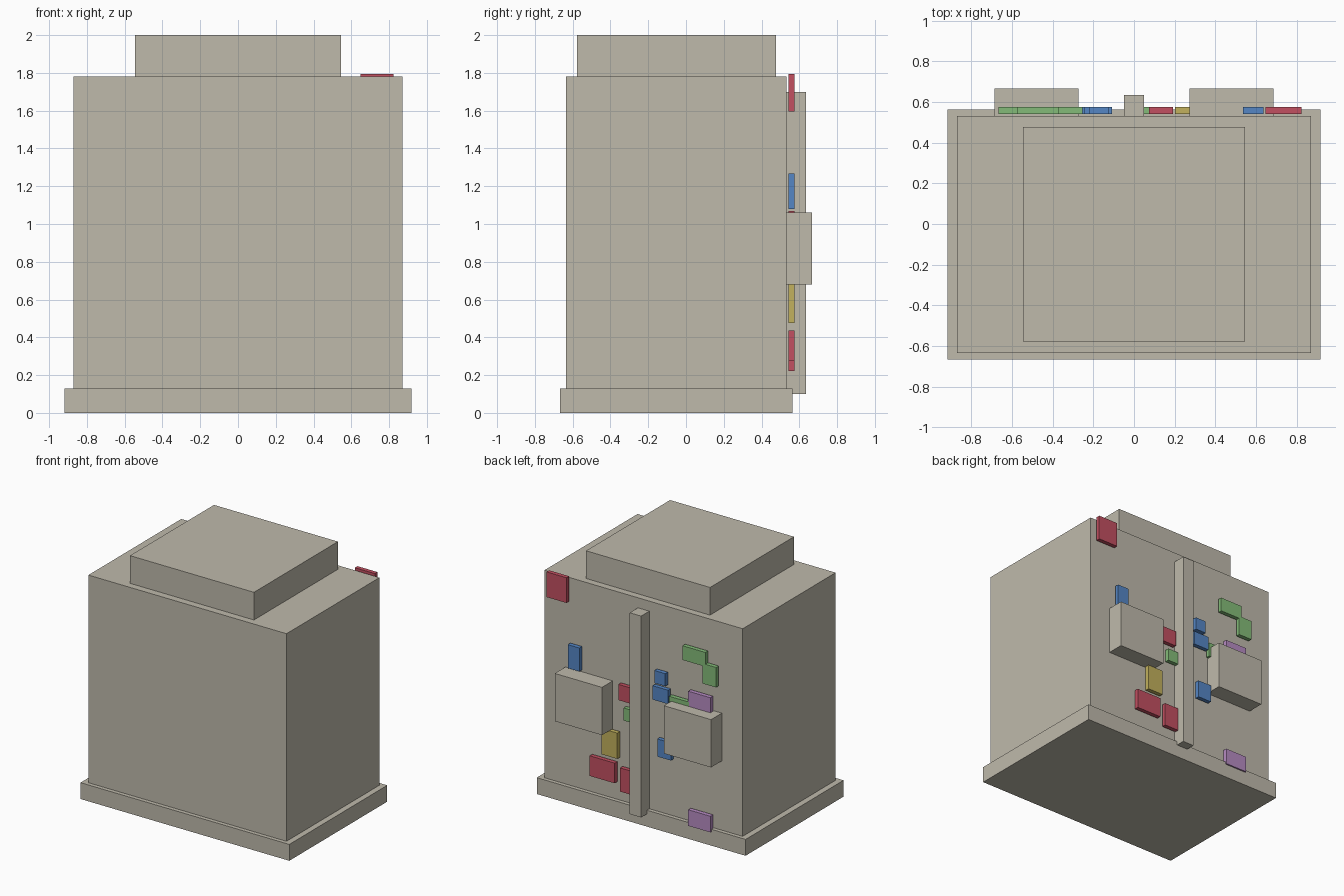
import bpy
import bmesh

default = bpy.data.objects.get("Cube")
if default:
    bpy.data.objects.remove(default, do_unlink=True)


def material(name, rgb):
    mat = bpy.data.materials.new(name)
    mat.use_nodes = True
    colour = (*rgb, 1.0)
    mat.diffuse_color = colour
    node = next(n for n in mat.node_tree.nodes if n.type == "BSDF_PRINCIPLED")
    node.inputs["Base Color"].default_value = colour
    return mat


stone = material("warm_stone", (0.52, 0.49, 0.41))
red = material("red", (0.54, 0.08, 0.12))
blue = material("blue", (0.09, 0.24, 0.56))
green = material("green", (0.23, 0.50, 0.19))
yellow = material("yellow", (0.54, 0.44, 0.11))
purple = material("purple", (0.47, 0.26, 0.54))


def box(name, x, y, z, mat):
    """Flat-faced box spanning the given (low, high) ranges."""
    bm = bmesh.new()
    bmesh.ops.create_cube(bm, size=1.0)
    spans = (x, y, z)
    for v in bm.verts:
        v.co = [s[0] if c < 0 else s[1] for c, s in zip(v.co, spans)]
    mesh = bpy.data.meshes.new(name)
    bm.to_mesh(mesh)
    bm.free()
    mesh.materials.append(mat)
    obj = bpy.data.objects.new(name, mesh)
    bpy.context.scene.collection.objects.link(obj)
    return obj


BACK = 0.532  # rear wall of the building

# Stacked building masses
box("base_slab", (-0.918, 0.918), (-0.667, 0.563), (0, 0.13), stone)
box("main_block", (-0.871, 0.871), (-0.635, BACK), (0.13, 1.78), stone)
box("roof_block", (-0.545, 0.545), (-0.578, 0.477), (1.78, 2), stone)

# Rear pillar and the pair of projecting boxes
box("rear_pillar", (-0.05, 0.05), (BACK, 0.635), (0.1, 1.7), stone)
for side, x in (("left", (0.272, 0.687)), ("right", (-0.687, -0.272))):
    box("rear_box_" + side, x, (BACK, 0.667), (0.68, 1.06), stone)


# Coloured panels on the rear wall
def panel(name, x, z, mat):
    box(name, x, (0.542, 0.575), z, mat)


panel("corner_red_panel", (0.648, 0.823), (1.595, 1.795), red)
panel("middle_red_panel", (0.073, 0.192), (0.945, 1.07), red)
panel("wide_red_panel", (0.225, 0.445), (0.275, 0.435), red)
panel("low_red_panel", (0.044, 0.177), (0.222, 0.41), red)

panel("left_blue_panel", (0.535, 0.637), (1.08, 1.267), blue)
panel("small_blue_panel", (-0.22, -0.124), (1.165, 1.265), blue)
panel("middle_blue_panel", (-0.245, -0.108), (1.03, 1.14), blue)
panel("low_blue_panel", (-0.27, -0.15), (0.588, 0.728), blue)

panel("small_green_panel", (0.044, 0.146), (0.795, 0.895), green)
panel("middle_green_panel", (-0.43, -0.254), (0.98, 1.095), green)
panel("upper_green_panel", (-0.572, -0.372), (1.415, 1.528), green)
panel("outer_green_panel", (-0.667, -0.547), (1.275, 1.434), green)

panel("yellow_panel", (0.202, 0.34), (0.475, 0.68), yellow)

for name, z in (("middle", (1.05, 1.18)), ("low", (0.11, 0.238))):
    panel(name + "_purple_panel", (-0.617, -0.422), z, purple)
